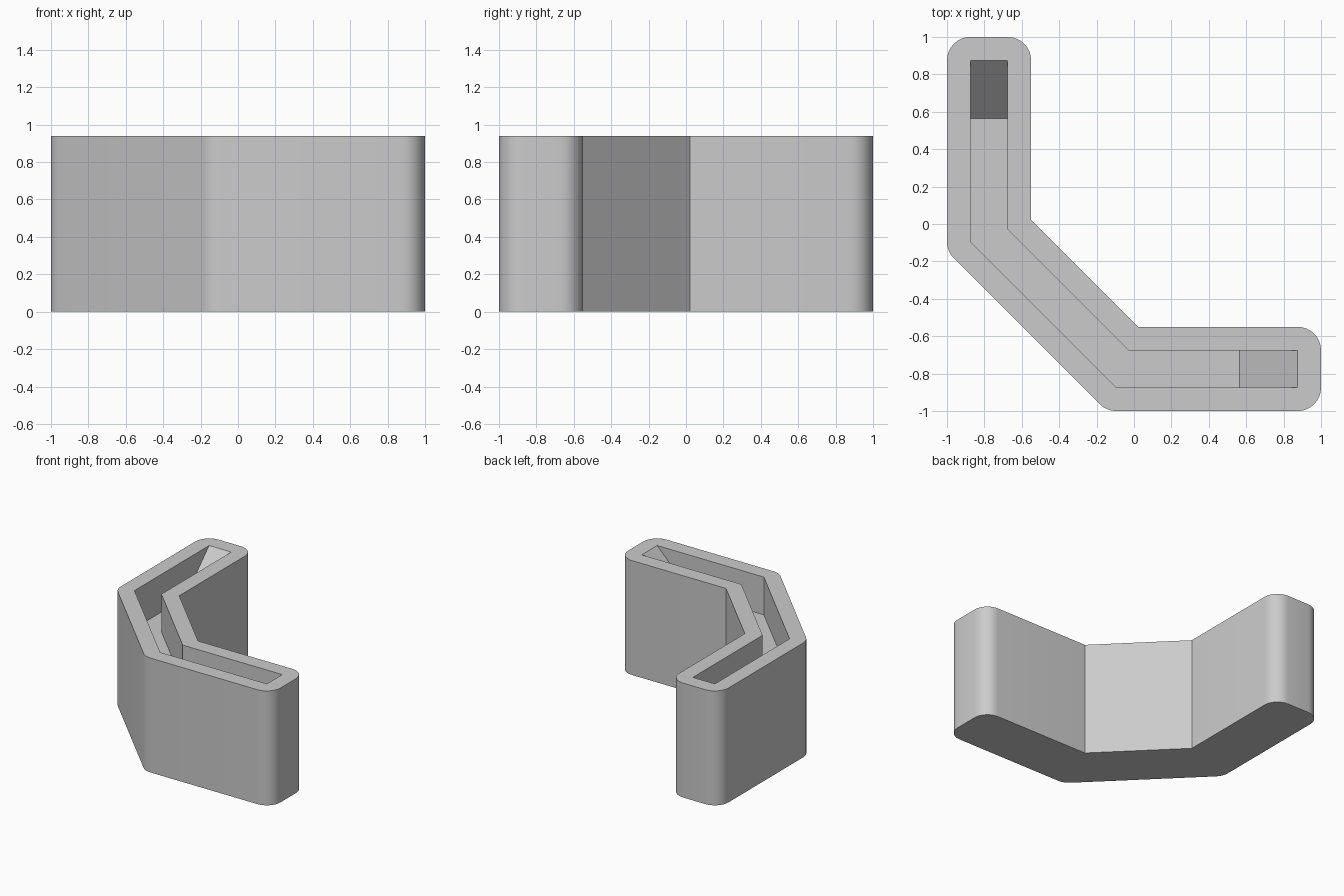
import bpy, bmesh, math
from mathutils import Vector

if "Cube" in bpy.data.objects:
    bpy.data.objects.remove(bpy.data.objects["Cube"])

HEIGHT = 0.94
WALL = 0.125
DEPTH = 0.31
LIP = 0.02
ARC_STEPS = 8

grey = bpy.data.materials.new("plain grey")
grey.use_nodes = True
colour = (0.6, 0.6, 0.6, 1)
grey.diffuse_color = colour
grey.node_tree.nodes["Principled BSDF"].inputs["Base Color"].default_value = colour

# Half of the channel outline, mirrored across the diagonal (counter-clockwise)
outer_half = [(-0.875, 0.875), (-0.875, -0.095)]
inner_half = [(-0.675, -0.03), (-0.675, 0.875)]
swap = lambda pts: [(y, x) for x, y in reversed(pts)]
channel = [Vector(p) for p in outer_half + swap(outer_half) + swap(inner_half) + inner_half]


def outward(a, b):
    d = (b - a).normalized()
    return Vector((d.y, -d.x))


# Offset the channel by the wall: arcs on convex corners, mitres on concave ones
def offset_outline(points, dist):
    out = []
    for i, p in enumerate(points):
        n0 = outward(points[i - 1], p)
        n1 = outward(p, points[(i + 1) % len(points)])
        turn = math.atan2(n0.x * n1.y - n0.y * n1.x, n0.dot(n1))
        if turn < 0:
            out.append(p + (n0 + n1) * dist / (1 + n0.dot(n1)))
            continue
        steps = max(3, round(ARC_STEPS * turn / (math.pi / 2)))
        start = math.atan2(n0.y, n0.x)
        for k in range(steps + 1):
            a = start + turn * k / steps
            out.append(p + Vector((math.cos(a), math.sin(a))) * dist)
    return out


# Closed solid between two outlines with matching points
def loft(name, low, z_low, high, z_high):
    bm = bmesh.new()
    rings = [[bm.verts.new((p.x, p.y, z)) for p in pts]
             for pts, z in ((low, z_low), (high, z_high))]
    bm.faces.new(rings[0][::-1])
    bm.faces.new(rings[1])
    n = len(low)
    for i in range(n):
        j = (i + 1) % n
        bm.faces.new((rings[0][i], rings[0][j], rings[1][j], rings[1][i]))
    bmesh.ops.recalc_face_normals(bm, faces=bm.faces)
    mesh = bpy.data.meshes.new(name)
    bm.to_mesh(mesh)
    bm.free()
    mesh.materials.append(grey)
    obj = bpy.data.objects.new(name, mesh)
    bpy.context.collection.objects.link(obj)
    return obj


# Slide the two end walls of the channel along their arms
def slide_ends(points, amount):
    return [Vector((p.x + amount * (p.x > 0.5), p.y + amount * (p.y > 0.5)))
            for p in points]


# Angled body with rounded ends
outline = offset_outline(channel, WALL)
body = loft("angled_body", outline, 0, outline, HEIGHT)

# Channel cutter with ramps at both ends
cutter = loft("channel_cutter", slide_ends(channel, -DEPTH), HEIGHT - DEPTH,
              slide_ends(channel, LIP), HEIGHT + LIP)
cutter.hide_render = True

cut = body.modifiers.new("channel", 'BOOLEAN')
cut.operation = 'DIFFERENCE'
cut.solver = 'EXACT'
cut.object = cutter

bpy.ops.object.select_all(action='DESELECT')
body.select_set(True)
bpy.context.view_layer.objects.active = body
bpy.ops.object.modifier_apply(modifier=cut.name)
bpy.data.objects.remove(cutter)
bpy.ops.object.shade_smooth_by_angle(angle=math.radians(30))
